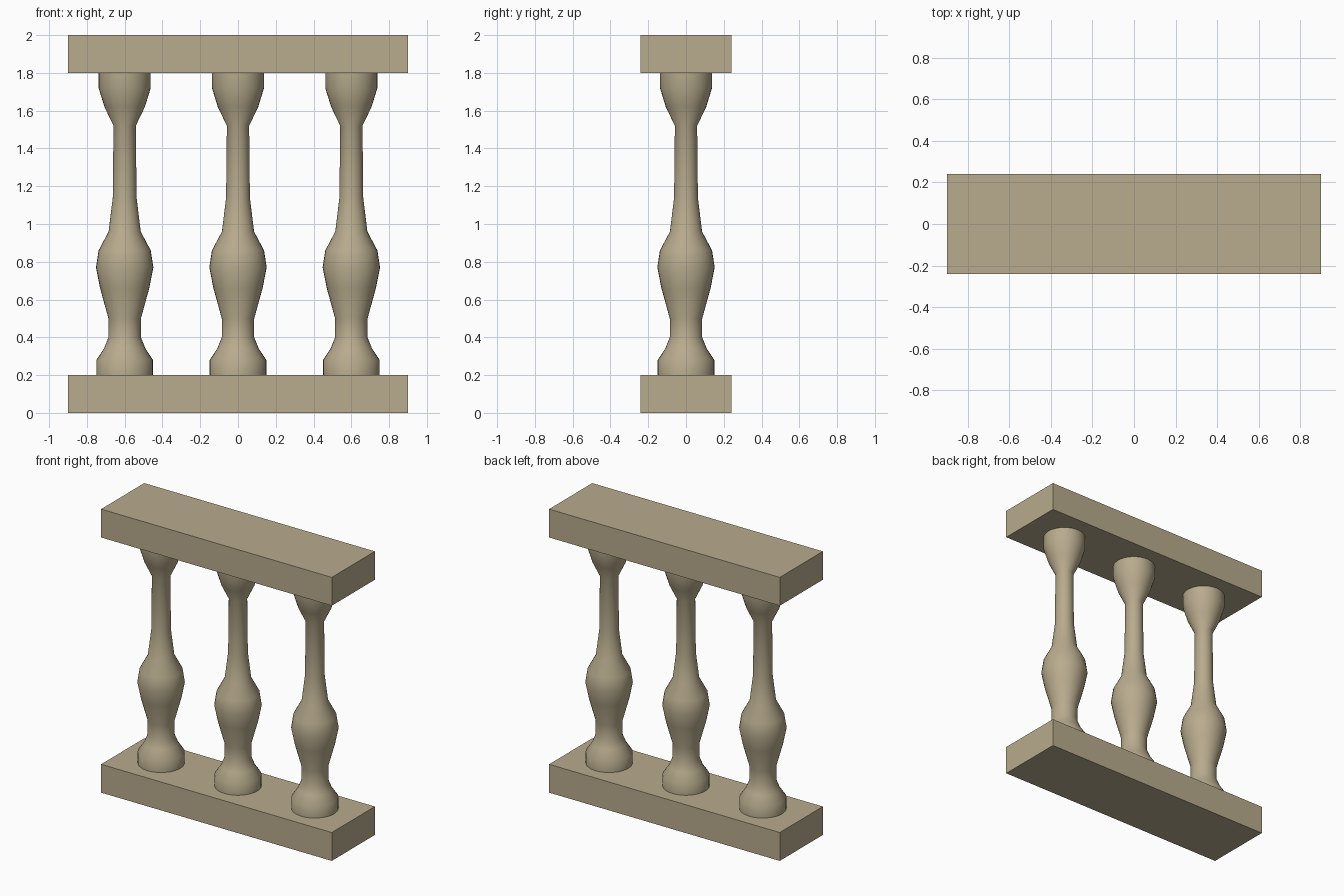
import bpy, bmesh, math

if "Cube" in bpy.data.objects:
    bpy.data.objects.remove(bpy.data.objects["Cube"])

stone = bpy.data.materials.new("stone")
stone.diffuse_color = (0.48, 0.41, 0.27, 1)
stone.use_nodes = True
stone.node_tree.nodes["Principled BSDF"].inputs["Base Color"].default_value = stone.diffuse_color

# (radius, height) outline of a turned baluster
PROFILE = [(0.15, 0.2), (0.15, 0.28), (0.11, 0.34), (0.086, 0.4), (0.086, 0.5),
           (0.13, 0.66), (0.152, 0.77), (0.138, 0.86), (0.085, 0.96),
           (0.063, 1.14), (0.059, 1.52), (0.107, 1.62), (0.138, 1.72), (0.138, 1.8)]
SIDES = 32


def add_rail(name, z):
    bpy.ops.mesh.primitive_cube_add(size=1, location=(0, 0, z))
    ob = bpy.context.object
    ob.name = name
    ob.scale = (1.8, 0.48, 0.2)
    bpy.ops.object.transform_apply(location=False, rotation=False, scale=True)
    ob.data.materials.append(stone)


def add_baluster(name, x):
    bm = bmesh.new()
    rings = [[bm.verts.new((r * math.cos(math.tau * i / SIDES),
                            r * math.sin(math.tau * i / SIDES), z))
              for i in range(SIDES)] for r, z in PROFILE]
    for low, high in zip(rings, rings[1:]):
        for i in range(SIDES):
            j = (i + 1) % SIDES
            bm.faces.new((low[i], low[j], high[j], high[i]))
    bm.faces.new(rings[0][::-1])
    bm.faces.new(rings[-1])
    mesh = bpy.data.meshes.new(name)
    bm.to_mesh(mesh)
    bm.free()
    mesh.materials.append(stone)
    ob = bpy.data.objects.new(name, mesh)
    ob.location.x = x
    bpy.context.collection.objects.link(ob)
    bpy.ops.object.select_all(action='DESELECT')
    ob.select_set(True)
    bpy.context.view_layer.objects.active = ob
    bpy.ops.object.shade_smooth_by_angle(angle=math.radians(50))


# base plinth and handrail
add_rail("bottom_rail", 0.1)
add_rail("top_rail", 1.9)

# three evenly spaced balusters
for k, side in enumerate(("left", "middle", "right")):
    add_baluster(side + "_baluster", (k - 1) * 0.6)
